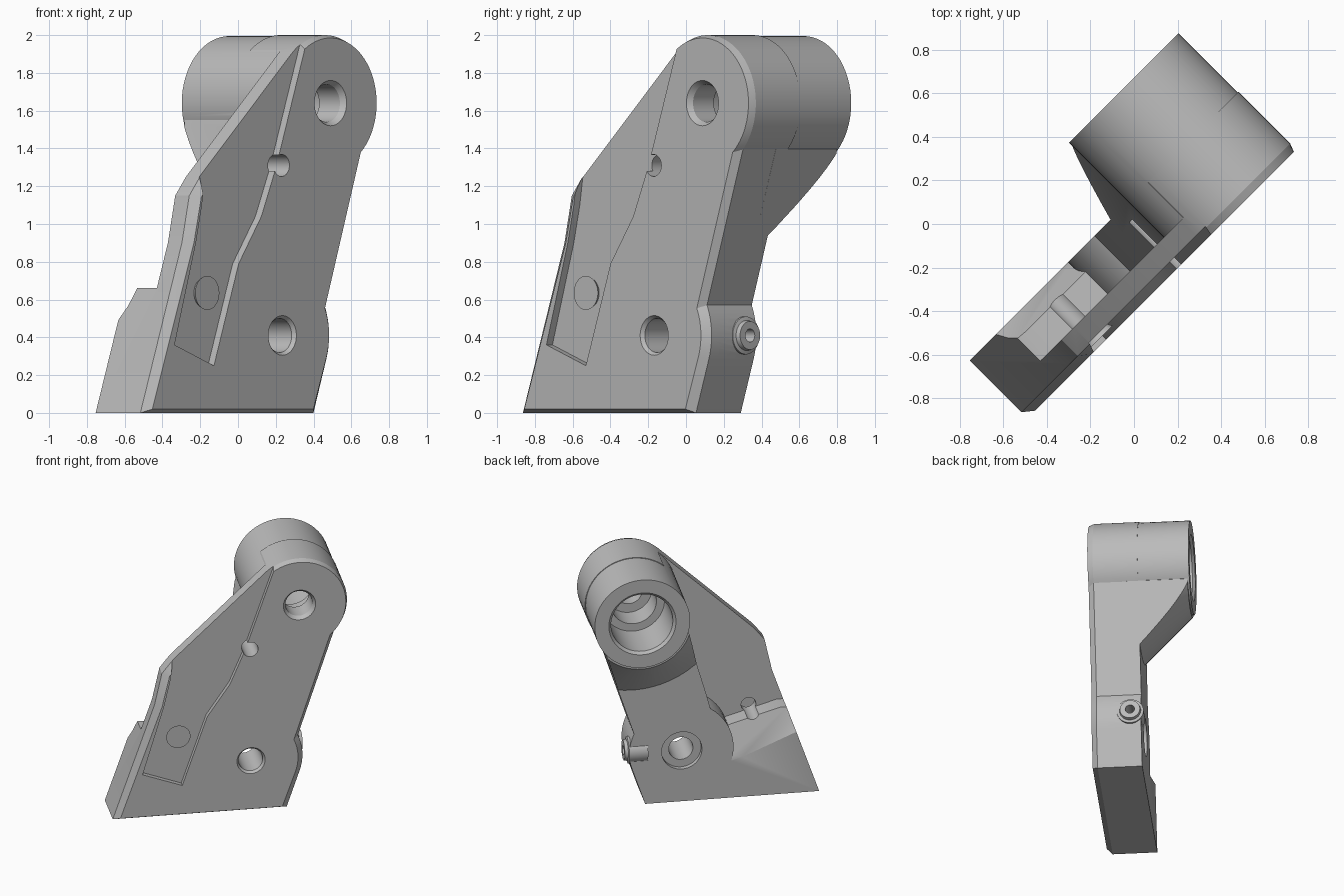
import bpy, bmesh, math
from mathutils import Matrix, Vector

cube = bpy.data.objects.get("Cube")
if cube:
    bpy.data.objects.remove(cube)

# Local frame: u along the plate, v towards its back, z up; turned 45 degrees
TURN = Matrix.Rotation(math.radians(45), 4, 'Z')
FRONT, BACK, THIN, END = -0.285, 0.09, -0.14, 0.474
TOP = (0.408, 1.64)      # upper barrel centre (u, z)
LOW = (0.047, 0.41)      # lower boss centre (u, z)

grey = bpy.data.materials.new("plain_grey")
grey.use_nodes = True
grey.diffuse_color = (0.5, 0.5, 0.5, 1)
grey.node_tree.nodes["Principled BSDF"].inputs["Base Color"].default_value = (0.5, 0.5, 0.5, 1)


def finish(name, bm):
    bmesh.ops.recalc_face_normals(bm, faces=bm.faces)
    bm.transform(TURN)
    mesh = bpy.data.meshes.new(name)
    bm.to_mesh(mesh)
    bm.free()
    mesh.materials.append(grey)
    ob = bpy.data.objects.new(name, mesh)
    bpy.context.scene.collection.objects.link(ob)
    return ob


def arc(centre, r, a0, a1, n):
    angles = [math.radians(a0 + (a1 - a0) * i / n) for i in range(n + 1)]
    return [(centre[0] + r * math.cos(a), centre[1] + r * math.sin(a)) for a in angles]


def skin(name, rows):
    """Closed solid through rows of equally many 3D points."""
    bm = bmesh.new()
    rows = [[bm.verts.new(p) for p in row] for row in rows]
    for a, b in zip(rows, rows[1:]):
        for i in range(len(a)):
            bm.faces.new((a[i - 1], a[i], b[i], b[i - 1]))
    bm.faces.new(rows[0])
    bm.faces.new(rows[-1])
    return finish(name, bm)


def prism(name, *sections):
    """Solid through (v, outline) sections."""
    return skin(name, [[(u, v, z) for u, z in outline] for v, outline in sections])


def lathe(name, centre, axis, rings, n=64):
    """Turned solid from (distance, radius) rings along the u or v axis."""
    rows = []
    for d, r in rings:
        circle = arc((0, 0), r, 0, 360 - 360 / n, n - 1)
        rows.append([Vector(centre) + Vector((p, d, q) if axis == 'v' else (d, p, q))
                     for p, q in circle])
    return skin(name, rows)


def hull(name, points):
    bm = bmesh.new()
    for p in points:
        bm.verts.new(p)
    bmesh.ops.convex_hull(bm, input=bm.verts)
    return finish(name, bm)


def combine(body, tool, operation):
    mod = body.modifiers.new("join", 'BOOLEAN')
    mod.operation, mod.object, mod.solver = operation, tool, 'EXACT'
    bpy.context.view_layer.objects.active = body
    bpy.ops.object.modifier_apply(modifier=mod.name)
    bpy.data.objects.remove(tool)


def silhouette(k):
    """Plate outline; k = 0 is the full size, k = 1 the chamfered front face."""
    pts = [(-0.976 + 0.05 * k, 0.02 * k), (0.32 - 0.04 * k, 0.02 * k)]
    pts += arc(LOW, 0.39 - 0.04 * k, -19.6, 24.3, 8)
    pts += arc(TOP, 0.36 - 0.015 * k, -43 - 6 * k, 133, 40)
    return pts + [(-0.53 + 0.03 * k, 1.25 - 0.03 * k), (-0.61 + 0.05 * k, 1.15 - 0.01 * k),
                  (-0.665 + 0.05 * k, 0.9)]


# Main bracket: leaning plate with a round top and a bulge round the lower boss
bracket = prism("bracket", (FRONT, silhouette(1)), (FRONT + 0.04, silhouette(0)),
                (BACK, silhouette(0)))

# Rear pocket leaves a thin web beside the strut and above the foot
pocket = [(-1.3, 0.66), (-0.7, 0.66), (-0.3, 0.545), (-0.2, 0.6), (-0.13, 0.87),
          (0.05, 1.5), (0.07, 1.7), (0.25, 2.05), (-1.3, 2.2)]
combine(bracket, prism("pocket_cutter", (THIN, pocket), (0.4, pocket)), 'DIFFERENCE')

# Shoulder on the rear of the foot, falling towards the boss
shoulder = [(u, v, z) for u, low, high in ((-1.1, 0.58, 0.78), (-0.25, 0.22, 0.54))
            for v, z in ((0.11, low), (0, high), (0.3, high))]
combine(bracket, hull("shoulder_cutter", shoulder), 'DIFFERENCE')

# Round boss behind the lower bore
combine(bracket, lathe("boss", (LOW[0], 0, LOW[1]), 'v', [(-0.2, 0.385), (BACK, 0.385)]), 'UNION')

# Web under the barrel: strut section trimmed by a cone about the barrel axis
strip = [(-0.13, 0.87), (0.5, 0.87), (0.673, 1.396), TOP, (0.07, 1.57)]
web = prism("web", (0, strip), (0.46, strip))
combine(web, lathe("web_cone", (TOP[0], 0, TOP[1]), 'v', [(-0.05, 0.84), (0.49, 0.345)]), 'INTERSECT')
combine(bracket, web, 'UNION')

# Barrel at the top
combine(bracket, lathe("barrel", (TOP[0], 0, TOP[1]), 'v', [(-0.2, 0.355), (END, 0.355)]), 'UNION')

# Shallow recessed panel on the front, open along the slanted edge
panel = [(0.23, 1.97), (0.0, 1.3), (-0.11, 1.04), (-0.28, 0.79), (-0.465, 0.25),
         (-0.76, 0.36), (-0.6, 0.9), (-0.555, 1.1), (-0.52, 1.33), (0, 2.1)]
combine(bracket, prism("panel_cutter", (-0.5, panel), (-0.24, panel)), 'DIFFERENCE')

# Fluid nipple on the narrow edge
nipple_at = (0, 0.01, LOW[1])
combine(bracket, lathe("nipple", nipple_at, 'u',
                       [(0.3, 0.1), (0.44, 0.1), (0.445, 0.08), (0.47, 0.075)]), 'UNION')
combine(bracket, lathe("nipple_bore", nipple_at, 'u', [(0.34, 0.035), (0.6, 0.035)], 24), 'DIFFERENCE')

# Bores through the plate: countersunk front, stepped back
bores = [
    ("barrel_bore", TOP, [(-0.3, 0.135), (FRONT, 0.12), (-0.255, 0.1), (-0.1, 0.1), (-0.1, 0.17),
                          (0.1, 0.17), (0.1, 0.23), (END - 0.02, 0.23), (END, 0.25), (0.49, 0.265)]),
    ("boss_bore", LOW, [(-0.3, 0.12), (FRONT, 0.105), (-0.265, 0.09),
                        (0.05, 0.09), (0.05, 0.15), (0.2, 0.15)]),
    ("web_bore", (0.042, 1.31), [(-0.4, 0.058), (0.02, 0.058)]),
    ("foot_bore", (-0.49, 0.635), [(-0.26, 0.09), (-0.24, 0.08), (-0.215, 0.055), (0.3, 0.055)]),
]
for name, (u, z), rings in bores:
    combine(bracket, lathe(name, (u, 0, z), 'v', rings), 'DIFFERENCE')

# Smooth round surfaces, crisp edges
bpy.ops.object.select_all(action='DESELECT')
bracket.select_set(True)
bpy.context.view_layer.objects.active = bracket
bpy.ops.object.shade_smooth_by_angle(angle=math.radians(20))
